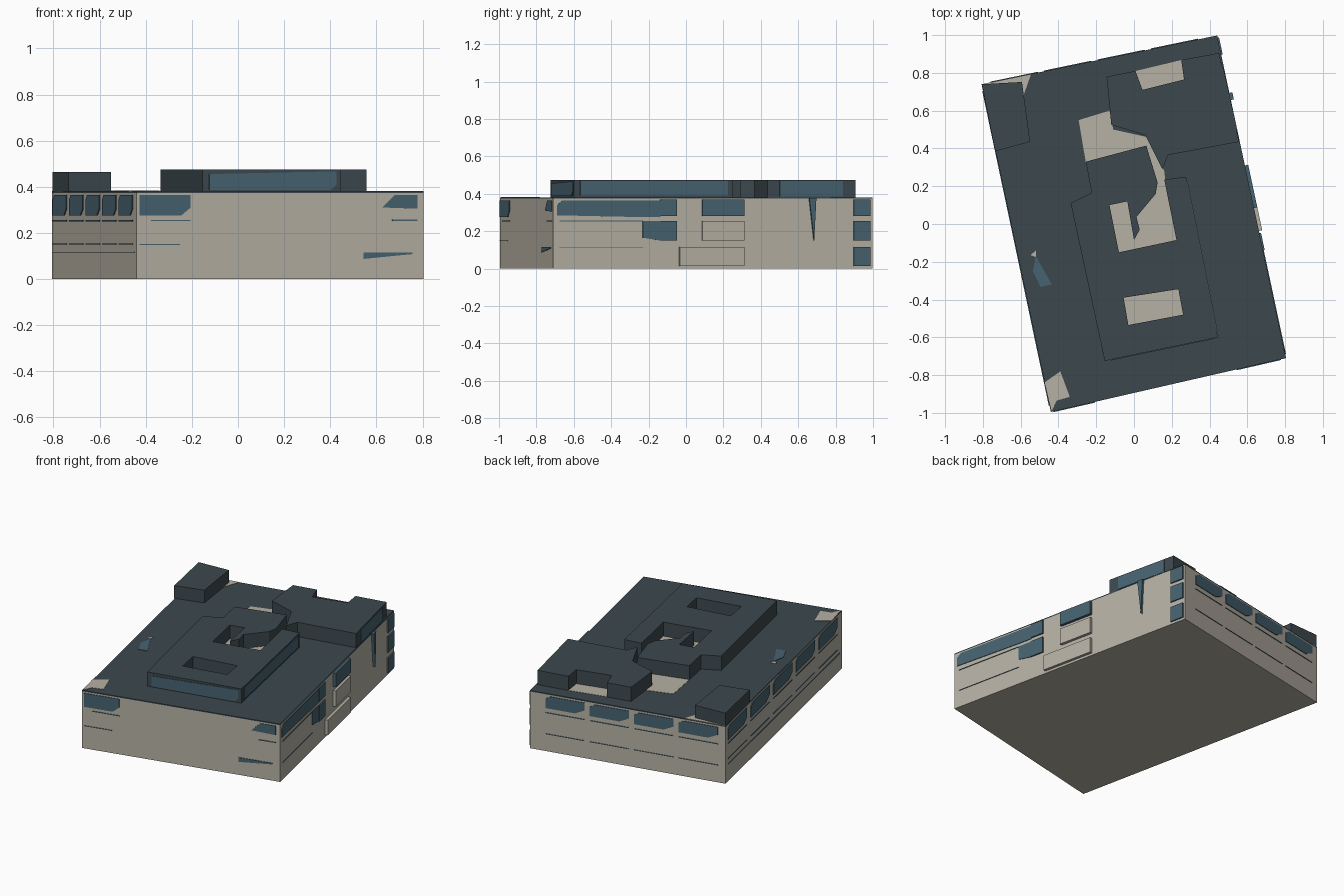
import bpy, bmesh
from mathutils import Vector

if "Cube" in bpy.data.objects:
    bpy.data.objects.remove(bpy.data.objects["Cube"])


def material(name, rgb):
    m = bpy.data.materials.new(name)
    m.diffuse_color = (*rgb, 1)
    m.use_nodes = True
    m.node_tree.nodes["Principled BSDF"].inputs["Base Color"].default_value = m.diffuse_color
    return m


STONE = material("beige_stone", (0.47, 0.44, 0.37))
SLATE = material("dark_slate", (0.046, 0.066, 0.076))
GLASS = material("blue_glass", (0.062, 0.125, 0.165))


def finish(name, bm, mat):
    bmesh.ops.recalc_face_normals(bm, faces=bm.faces)
    me = bpy.data.meshes.new(name)
    bm.to_mesh(me)
    bm.free()
    me.materials.append(mat)
    ob = bpy.data.objects.new(name, me)
    bpy.context.collection.objects.link(ob)
    return ob


def extrude(name, loops, offset, mat):
    """Fill closed 3D loops (outer first, then holes) and extrude by offset."""
    bm = bmesh.new()
    for loop in loops:
        vs = [bm.verts.new(p) for p in loop]
        for a, b in zip(vs, vs[1:] + vs[:1]):
            bm.edges.new((a, b))
    bmesh.ops.triangle_fill(bm, edges=bm.edges[:], use_beauty=True)
    bmesh.ops.dissolve_limit(bm, angle_limit=0.01, verts=bm.verts[:], edges=bm.edges[:])
    geo = bmesh.ops.extrude_face_region(bm, geom=bm.faces[:], use_keep_orig=True)["geom"]
    bmesh.ops.translate(bm, vec=offset,
                        verts=[g for g in geo if isinstance(g, bmesh.types.BMVert)])
    return finish(name, bm, mat)


def slab(name, z0, z1, mat, *loops):
    return extrude(name, [[(x, y, z0) for x, y in l] for l in loops], (0, 0, z1 - z0), mat)


def on_wall(name, wall, pts, mat=GLASS, depth=0.004):
    """Plate on a wall; pts are (fraction along wall, height)."""
    a, b = (Vector((*p, 0)) for p in wall)
    d = b - a
    n = Vector((d.y, -d.x, 0)).normalized()
    loop = [a + d * t + Vector((0, 0, z)) - n * 0.002 for t, z in pts]
    return extrude(name, [loop], n * (depth + 0.002), mat)


def rect(t0, t1, z0, z1):
    return [(t0, z0), (t1, z0), (t1, z1), (t0, z1)]


def clipped(t0, t1, z0, z1, c):
    return [(t0, z0), (t1 - c, z0), (t1, z0 + 0.03), (t1, z1), (t0 + c * 0.5, z1), (t0, z1 - 0.02)]


# Main block and roof
FL, FR, BR, BL = (-0.44, -0.995), (0.805, -0.71), (0.44, 0.998), (-0.807, 0.74)
FRONT, RIGHT, BACK, LEFT = (FL, FR), (FR, BR), (BR, BL), (BL, FL)
slab("main_block", 0, 0.374, STONE, [FL, FR, BR, BL])
slab("roof", 0.374, 0.381, SLATE, [FL, FR, BR, BL])

# Rooftop buildings
ring = [(-.335, .11), (-.225, .165), (-.255, .33), (.065, .415), (.125, .22), (.115, .16),
        (.013, .037), (.03, -.03), (0, -.085), (-.035, .12), (-.13, .10), (-.08, -.15),
        (.225, -.085), (.16, .235), (.275, .25), (.445, -.60), (-.155, -.725)]
light_well = [(-.055, -.39), (.235, -.345), (.26, -.48), (-.03, -.535)]
slab("courtyard_storey", 0.378, 0.475, SLATE, ring, light_well)
rear = [(-.145, .78), (.008, .81), (.045, .71), (.265, .765), (.25, .868), (.45, .905),
        (.557, .435), (.18, .365), (.15, .29), (.06, .47), (-.12, .525)]
slab("rear_storey", 0.378, 0.475, SLATE, rear)
slab("corner_storey", 0.378, 0.465, SLATE,
     [(-.805, .74), (-.593, .752), (-.55, .435), (-.735, .385)])

# Pale courtyard floors and roof patches
patches = {
    "courtyard_floor": [(-.293, .55), (-.13, .60), (-.11, .50), (.07, .46), (.16, .28),
                        (.17, .20), (.24, -.10), (-.08, -.16), (-.135, .10), (0, .15),
                        (.06, .40), (-.255, .325)],
    "light_well_floor": [(-.06, -.385), (.24, -.34), (.265, -.485), (-.035, -.54)],
    "rear_notch_floor": [(.008, .81), (.045, .70), (.27, .76), (.25, .868)],
    "front_corner_patch": [(-.475, -.84), (-.39, -.78), (-.34, -.915), (-.41, -.935), (-.435, -.99)],
    "rear_corner_patch": [(-.805, .74), (-.545, .793), (-.585, .68), (-.60, .74)],
    "small_roof_patch": [(-.547, -.165), (-.52, -.14), (-.52, -.175)],
}
for name, pts in patches.items():
    slab(name, 0.379, 0.383, STONE, pts)
slab("roof_skylight", 0.379, 0.384, GLASS,
     [(-.52, -.17), (-.435, -.32), (-.495, -.333), (-.535, -.25)])

# Glazing on the rooftop buildings
on_wall("courtyard_front_glazing", (ring[16], ring[15]),
        [(.05, .387), (.93, .387), (.97, .41), (.97, .467), (.05, .455)])
on_wall("courtyard_right_glazing", (ring[15], ring[14]), rect(.04, .97, .392, .468))
on_wall("rear_right_glazing", (rear[6], rear[5]), rect(.14, .86, .385, .468))

# Left wall: five bays
for i in range(5):
    t = 0.02 + i * 0.195
    on_wall(f"left_window_{i}", LEFT, clipped(t, t + .16, .275, .365, .03))
    on_wall(f"left_mid_sill_{i}", LEFT, rect(t, t + .16, .250, .255))
    on_wall(f"left_low_sill_{i}", LEFT, rect(t, t + .16, .150, .153))
on_wall("left_base_line", LEFT, rect(.02, .98, .114, .117))

# Back wall: four bays
for i in range(4):
    t = 0.08 + i * 0.227
    on_wall(f"back_window_{i}", BACK, clipped(t, t + .2, .285, .365, .05))
    on_wall(f"back_mid_sill_{i}", BACK, rect(t, t + .2, .252, .256))
    on_wall(f"back_low_sill_{i}", BACK, rect(t, t + .2, .113, .116))

# Front wall: windows near both ends
on_wall("front_left_window", FRONT,
        [(.01, .275), (.155, .275), (.188, .31), (.188, .365), (.01, .365)])
on_wall("front_left_mid_sill", FRONT, rect(.05, .188, .252, .256))
on_wall("front_left_low_sill", FRONT, rect(.01, .15, .148, .151))
on_wall("front_right_window", FRONT, [(.855, .31), (.978, .305), (.978, .365), (.90, .365)])
on_wall("front_right_mid_sill", FRONT, rect(.89, .978, .252, .257))
on_wall("front_right_low_window", FRONT, [(.79, .087), (.96, .108), (.96, .116), (.79, .116)])

# Right wall: long strip, bay boxes and the rear column
on_wall("right_long_window", RIGHT,
        [(.012, .285), (.285, .275), (.335, .275), (.335, .365), (.03, .365), (.012, .34)])
on_wall("right_mid_window", RIGHT, [(.28, .165), (.335, .150), (.335, .255), (.28, .255)])
on_wall("right_mid_sill", RIGHT, rect(.02, .28, .252, .256))
on_wall("right_low_sill", RIGHT, rect(.02, .28, .112, .115))
for i, (z0, z1) in enumerate([(.28, .37), (.15, .255), (.015, .115)]):
    if i < 2:
        on_wall(f"right_inner_window_{i}", RIGHT, rect(.335, .387, z0, z1), GLASS, .009)
    on_wall(f"right_bay_{i}", RIGHT, rect(.394 if i == 2 else .465, .597, z0, z1),
            GLASS if i == 0 else STONE, .018)
    on_wall(f"right_rear_window_{i}", RIGHT, rect(.94, .993, z0, z1), GLASS, .008)
on_wall("right_narrow_window", RIGHT, [(.80, .378), (.815, .15), (.822, .378)], GLASS, .016)
